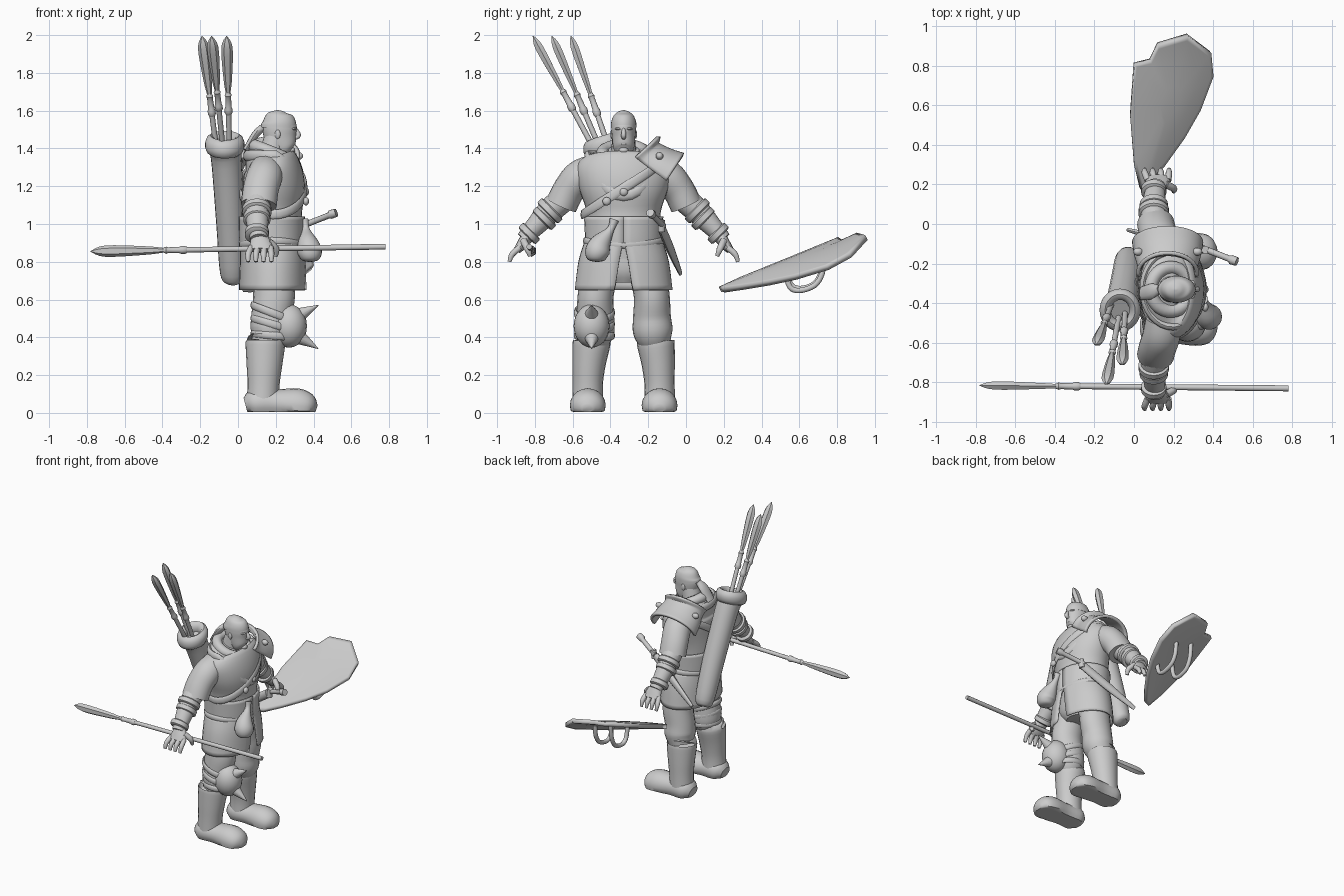
import bpy, bmesh
from math import sin, cos, pi
from mathutils import Vector

default_cube = bpy.data.objects.get("Cube")
if default_cube:
    bpy.data.objects.remove(default_cube, do_unlink=True)

# One plain material; all sizes below are in hundredths of a unit
grey = bpy.data.materials.new("plain_grey")
grey.use_nodes = True
grey.diffuse_color = (0.6, 0.6, 0.6, 1)
grey.node_tree.nodes["Principled BSDF"].inputs["Base Color"].default_value = grey.diffuse_color
parts = []
MID = -33

def finish(bm, name, thickness=0):
    """Turn a bmesh into a named object, with optional wall thickness."""
    for vert in bm.verts:
        vert.co *= 0.01
        vert.co.z = max(vert.co.z, 0.005)
    bmesh.ops.recalc_face_normals(bm, faces=bm.faces[:])
    mesh = bpy.data.meshes.new(name)
    bm.to_mesh(mesh)
    bm.free()
    mesh.materials.append(grey)
    part = bpy.data.objects.new(name, mesh)
    bpy.context.collection.objects.link(part)
    if thickness:
        wall = part.modifiers.new("wall", "SOLIDIFY")
        wall.thickness, wall.offset = thickness * 0.01, 0
    parts.append(part)

def refine(rows, steps, closed):
    """Catmull-Rom interpolation of positions and radii."""
    count = len(rows)
    pick = lambda i: rows[i % count] if closed else rows[min(max(i, 0), count - 1)]
    result = []
    for i in range(count if closed else count - 1):
        for t in (k / steps for k in range(steps)):
            result.append([b + t / 2 * (c - a + t * (2*a - 5*b + 4*c - d + t * (3*b - 3*c + d - a)))
                           for a, b, c, d in zip(pick(i - 1), pick(i), pick(i + 1), pick(i + 2))])
    return result if closed else result + [rows[-1]]

def tube(name, points, sides=20, steps=4, ref=None, gap=None, closed=False, thickness=1):
    """Loft ellipses along a path of (x, y, z, radius[, second radius])."""
    rows = refine([list(p) + [p[3]] if len(p) == 4 else list(p) for p in points], steps, closed)
    count = len(rows)
    centres = [Vector(row[:3]) for row in rows]
    span = (centres[-1] - centres[0]).normalized()
    ref = Vector(ref or ((0, 0, 1) if abs(span.x) > 0.8 else (1, 0, 0)))
    columns = sides + 1 if gap else sides
    bm = bmesh.new()
    rings = []
    for i, row in enumerate(rows):
        after, before = ((i + 1) % count, i - 1) if closed else (min(i + 1, count - 1), max(i - 1, 0))
        tangent = (centres[after] - centres[before]).normalized()
        u = (ref - tangent * ref.dot(tangent)).normalized()
        v = tangent.cross(u)
        opening = gap(i / (count - 1)) if gap else 0
        angles = [opening + (2 * pi - 2 * opening) * j / sides for j in range(columns)]
        rings.append([bm.verts.new(centres[i] + u * cos(a) * row[3] + v * sin(a) * row[4]) for a in angles])
    for i in range(count if closed else count - 1):
        low, high = rings[i], rings[(i + 1) % count]
        for j in range(sides):
            k = (j + 1) % columns
            bm.faces.new((low[j], low[k], high[k], high[j]))
    if not gap and not closed:
        bm.faces.new(rings[0])
        bm.faces.new(rings[-1])
    finish(bm, name, thickness if gap else 0)

def ball(name, centre, radii):
    bm = bmesh.new()
    bmesh.ops.create_uvsphere(bm, u_segments=20, v_segments=12, radius=1)
    for vert in bm.verts:
        vert.co = Vector(centre) + vert.co * Vector(radii)
    finish(bm, name)

def loop(name, path, a, b):
    """Closed band following path(cosine, sine)."""
    angles = [2 * pi * i / 32 for i in range(32)]
    tube(name, [(*path(cos(t), sin(t)), a, b) for t in angles], 10, 1, (0, 0, 1), closed=True)

def spear(name, tip, end, blade, width):
    """Leaf blade, ringed socket and shaft along a straight line."""
    tip, end = Vector(tip), Vector(end)
    along = (end - tip).normalized()
    at = lambda d, *radii: (*(tip + along * d), *radii)
    tube(name + "_blade", [at(0, 0.2), at(blade * 0.2, width, width * 0.8),
                           at(blade * 0.75, width * 0.75, width * 0.6), at(blade, 1.2)], 6)
    tube(name + "_socket", [at(blade - 1, 1), at(blade + 1, 1.9), at(blade + 2, 1.5), at(blade + 8, 1.7),
                            at(blade + 9, 2.1), at(blade + 11, 2.1), at(blade + 12, 1.6)], 12, 1)
    tube(name + "_shaft", [at(blade, 1.4), at((end - tip).length, 1.5)], 12, 1)

# Torso, belts, hips and split skirt
tube("torso", [(18, MID, 80, 14, 18), (18, MID, 98, 16, 19), (18, MID, 108, 16, 20), (19, MID, 120, 16.5, 24),
               (18, MID, 130, 15, 25), (16, MID, 136, 12, 19), (17, MID, 140, 7, 9)], 32)
tube("belly_band", [(18, MID, 87, 16.5, 20), (18, MID, 93, 17, 20), (18, MID, 104, 17, 20.5)], 32,
     gap=lambda f: 0.001)
tube("skirt", [(18.5, MID, 65, 17.5, 25.5), (18.5, MID, 80, 17, 23.5), (18, MID, 90, 16.5, 20.5)], 32,
     gap=lambda f: 0.2 * (1 - f))
tube("hips", [(18, MID, 69, 11, 10), (18, MID, 76, 14, 18), (18, MID, 90, 14, 18)], 24)
loop("hip_belt", lambda c, s: (18 + 16.5 * c, MID + 20.5 * s, 89 + 2 * s * s), 2, 1)

# Scarf and chest strap
loop("scarf", lambda c, s: (19.5 + 15 * c, MID + 19 * s, 136 - 21 * max(0, c) ** 1.5), 3, 1.8)
loop("scarf_collar", lambda c, s: (18.5 + 10 * c, MID + 11 * s, 137.5 - 4 * c), 3.5, 3.5)
loop("chest_strap", lambda c, s: (18.5 + 17.5 * c, MID + 22 * s, 119 + 14 * s), 2.5, 0.8)
for y, z in ((-42, 112), (MID, 117)):
    ball("strap_stud", (36, y, z), (1.6, 2.2, 2.2))

# Head, face and head wrap
tube("neck", [(17, MID, 134, 7), (20, MID, 146, 6)])
tube("head", [(26, MID, 137.5, 3.5, 3.5), (24.5, MID, 140, 6.5, 5.4), (22.5, MID, 146, 8.5, 6.2),
              (22, MID, 152, 9, 6.5), (22, MID, 157, 6, 5)], 24)
tube("head_wrap", [(21.5, MID, 151, 9.5, 6.8), (21.5, MID, 154, 9, 6.6), (21, MID, 157.5, 6.8, 5.2),
                   (21, MID, 159.5, 3.5, 2.8), (21, MID, 160.3, 0.4, 0.3)], 24)
tube("wrap_tail", [(13, MID, 151, 2), (9, -34, 147, 2, 4), (4, -35, 139, 1.5, 3.5)], 12)
tube("nose", [(30, MID, 151, 0.8), (32, MID, 147, 1.4), (30, MID, 145.5, 1)], 10)
ball("lips", (29.3, MID, 142.5), (1.2, 2.4, 0.7))
ball("chin", (28.3, MID, 139), (2, 2.5, 1.8))
for sign, side in ((-1, "right"), (1, "left")):
    y = lambda d: MID + sign * d
    ball(side + "_ear", (21, y(6.3), 147.5), (1.5, 0.8, 2.4))
    ball(side + "_brow", (29.3, y(2.4), 150.4), (1.7, 2.3, 0.8))

    # Arm, sleeve and cuffs, running outwards and down
    tube(side + "_sleeve", [(15, y(15), 129, 9, 8), (14, y(23), 125, 9.5, 9), (12, y(29), 118, 9.5, 8.5),
                            (11, y(33), 110, 9.5, 8.5)])
    tube(side + "_arm", [(11, y(30), 115, 7), (10, y(40), 106, 6.5), (11, y(53), 92, 4.5, 4)])
    for d, z, r in ((39, 107, 7.8), (42, 103, 7.2), (50, 95, 6.4)):
        tube(side + "_cuff", [(10, y(d - 1.5), z + 1.5, r - 1), (10, y(d - 1), z + 1, r),
                              (10, y(d + 1), z - 1, r), (10, y(d + 1.5), z - 1.5, r - 1)], steps=1)

    # Hand with spread fingers
    tube(side + "_palm", [(11, y(51), 94, 4, 3), (12, y(54), 89, 6, 2.8), (12, y(56.5), 86, 6, 2)], 16)
    for x in (7, 10.4, 13.8, 17.2):
        tube(side + "_finger", [(x, y(55), 87.5, 1.7), (x * 1.2 - 3, y(59), 84, 1.6),
                                (x * 1.2 - 3, y(60.5), 80, 1)], 10)
    tube(side + "_thumb", [(16, y(53), 91, 2), (20, y(51), 87, 1.8), (20, y(49.5), 83, 1.1)], 10)

    # Baggy trousers, boot shaft and foot
    leg = y(19)
    tube(side + "_trouser", [(15, y(17), 36, 8), (17, y(15.5), 43, 10.5, 10.5), (17.5, y(15), 51, 10.5, 10),
                             (19, y(15), 60, 11, 9.5), (19, y(14), 67, 11, 9.5), (19, y(11), 78, 11, 9)])
    tube(side + "_boot", [(13, leg, 4, 8.5, 8.3), (13.5, leg, 15, 8.5, 8), (14, y(18.3), 26, 9.5, 8.8),
                          (14.5, y(17), 37, 10.5, 10), (14.5, y(17), 38, 9.5, 9)])
    tube(side + "_foot", [(4, leg, 4, 4, 5), (9, leg, 5, 8, 8.5), (20, leg, 5, 7.5, 8.3), (31, leg, 4, 9, 9.5),
                          (38, leg, 3, 7, 8), (41.5, leg, 2, 2, 3)])

# Strapped, spiked guard on the right knee
ball("knee_guard", (27, -50, 46), (9.5, 9.5, 11.5))
for z, slope in ((53, 4), (47, 3), (41, 1)):
    loop("knee_strap", lambda c, s: (18 + 10.5 * c, -48.5 + 10 * s, z - slope * c), 2, 0.9)
for root, point in ((51, 57), (41, 34)):
    tube("knee_spike", [(31, -50, root, 4.5), (42.5, -50, point, 0.2)], 16, 1)

# Arched plate on the left shoulder
tube("shoulder_plate", [(17, -25, 137, 14, 15), (17, -22, 134, 11, 14), (17, -15, 129, 12, 16),
                        (17, -9, 125, 14, 17)], 24, ref=(0, -0.6, -0.8), gap=lambda f: 1.4, thickness=2)
for x in (2, 32):
    ball("shoulder_stud", (x, -14, 136), (2.5, 2, 2))

# Quiver slung across the back, with its javelins
tube("quiver", [(-3, -16, 69, 3.5), (-3, -18, 74, 6.5), (-4, -27, 100, 7.5), (-6, -39, 132, 8),
                (-7, -43, 140, 8.5)])
loop("quiver_rim", lambda c, s: (-7 + 7.5 * c, -43.5 + 8 * s, 142 + 2.5 * s), 4.8, 3)
spear("first_javelin", (-14, -81, 199.5), (-6, -38, 120), 33, 3)
spear("second_javelin", (-19, -61, 199.5), (-9, -34, 120), 33, 3)
spear("third_javelin", (-6, -71, 199.5), (-4, -37, 120), 33, 3)

# Long spear by the right hand
spear("long_spear", (-78, -81.5, 85.5), (78, -83, 88), 39, 3)

# Sheathed dagger and drawstring pouch on the belt
tube("dagger_sheath", [(34, -13, 98, 3, 2), (16, -8, 86, 3, 2), (-3, -3, 74, 1.5, 1)], 12)
tube("dagger_guard", [(35, -13, 96, 2), (36, -13, 102, 2)], 10, 1)
tube("dagger_hilt", [(34, -12, 99, 1.6), (48, -17.5, 104.5, 1.6), (49, -18, 105, 2.4), (52, -19, 106, 2.2)], 12, 1)
tube("pouch", [(35, -38, 102, 2.5), (36, -40, 97, 2), (37, -45, 90, 5.5), (38, -47, 85, 6.5),
               (38, -47, 81, 4.5), (38, -47, 80, 1)])

# Curved shield with two grips underneath
outline = [(3, 18), (0, 30), (-2, 55), (0, 81), (8, 83), (12, 91), (27, 95.5), (38.5, 87), (39.5, 75),
           (33, 58), (25, 44), (15, 30), (7, 20)]
height = lambda x, y: 59.5 + 0.38 * y - 0.3 * x + 5 * max((y - 20) / 75, 0) ** 6
bm = bmesh.new()
rings = []
for size in (1, 0.93, 0.6, 0.25):
    spots = [(18 + (x - 18) * size, 62 + (y - 62) * size) for x, y in outline]
    rings.append([bm.verts.new((x, y, height(x, y) + 3 * (1 - size * size))) for x, y in spots])
for outer, inner in zip(rings, rings[1:]):
    for j in range(len(outline)):
        bm.faces.new((outer[j - 1], outer[j], inner[j], inner[j - 1]))
bm.faces.new(rings[-1])
finish(bm, "shield", 3)
for x, depth in ((11, 14), (24, 11)):
    arch = ((53, -0.1), (55, 0.6), (60, 0.95), (68, 1), (72, 0.6), (73, -0.1))
    tube("shield_grip", [(x, y, height(x, y) - depth * drop, 1.5) for y, drop in arch], 10)

# Smooth shading with sharp edges kept
bpy.ops.object.select_all(action="DESELECT")
for part in parts:
    part.select_set(True)
bpy.context.view_layer.objects.active = parts[0]
bpy.ops.object.shade_smooth_by_angle(angle=0.7)
